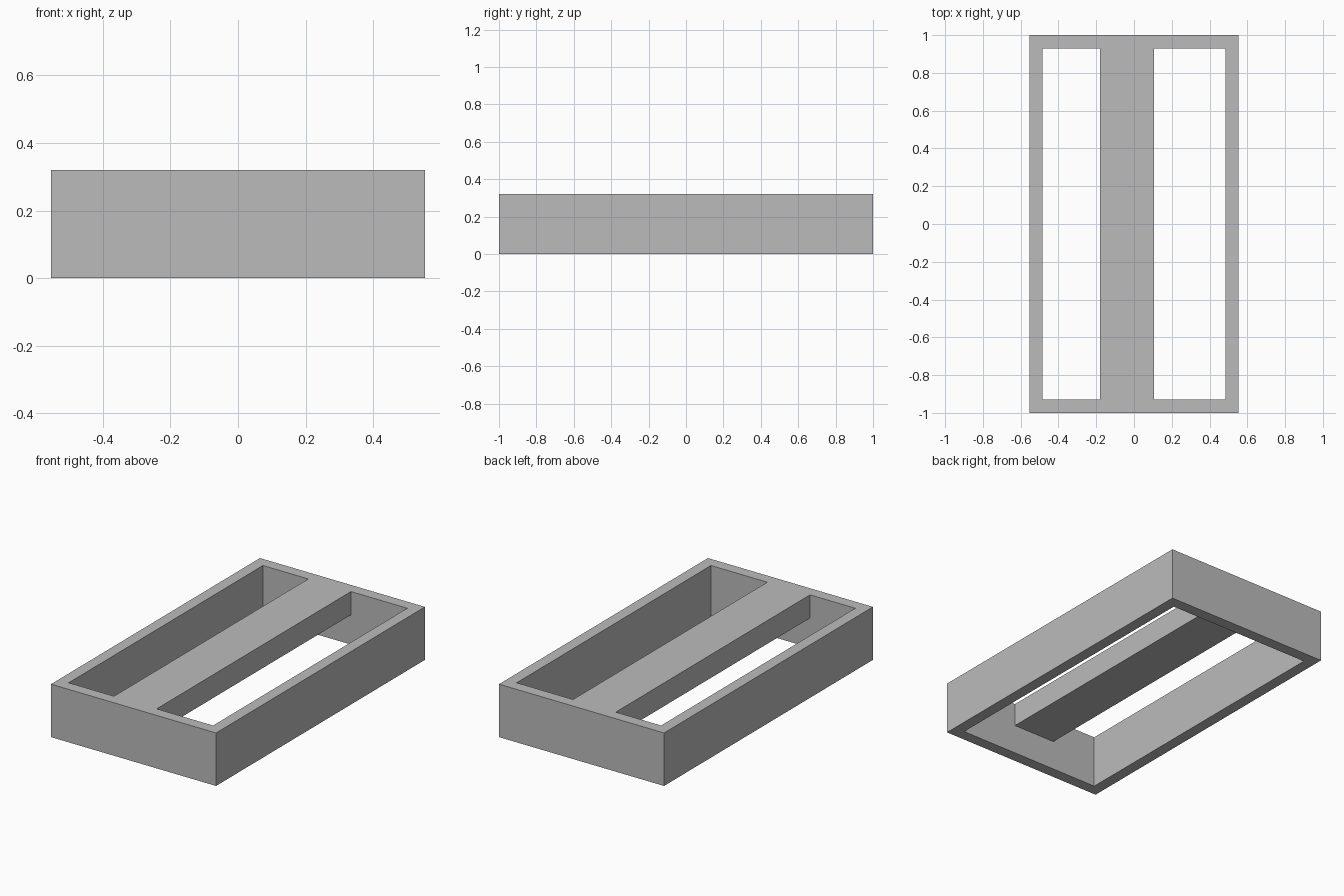
import bpy
import bmesh

cube = bpy.data.objects.get("Cube")
if cube:
    bpy.data.objects.remove(cube, do_unlink=True)

# Main sizes
HALF_X, HALF_Y, HEIGHT = 0.553, 1.0, 0.321
INNER_X, INNER_Y = 0.484, 0.93
BEAM_LEFT, BEAM_RIGHT, BEAM_BOTTOM = 0.106, -0.18, 0.18

# Plain grey material
grey = bpy.data.materials.new("plain grey")
grey.use_nodes = True
colour = (0.5, 0.5, 0.5, 1)
grey.diffuse_color = colour
grey.node_tree.nodes["Principled BSDF"].inputs["Base Color"].default_value = colour

# Grid of cells: frame walls are full height, beam is raised, openings are empty
xs = [-HALF_X, -INNER_X, BEAM_RIGHT, BEAM_LEFT, INNER_X, HALF_X]
ys = [-HALF_Y, -INNER_Y, INNER_Y, HALF_Y]
zs = [0, BEAM_BOTTOM, HEIGHT]


def solid(i, j, k):
    if not (0 <= i < 5 and 0 <= j < 3 and 0 <= k < 2):
        return False
    wall = i in (0, 4) or j in (0, 2)
    beam = i == 2 and k == 1
    return wall or beam


bm = bmesh.new()
verts = {}


def vert(key):
    if key not in verts:
        i, j, k = key
        verts[key] = bm.verts.new((xs[i], ys[j], zs[k]))
    return verts[key]


# Skin only the sides of solid cells that touch empty space
for i in range(5):
    for j in range(3):
        for k in range(2):
            if not solid(i, j, k):
                continue
            for axis in range(3):
                for side in (0, 1):
                    cell = [i, j, k]
                    cell[axis] += 2 * side - 1
                    if solid(*cell):
                        continue
                    corners = []
                    for u, v in ((0, 0), (1, 0), (1, 1), (0, 1)):
                        corner = [i, j, k]
                        corner[axis] += side
                        corner[(axis + 1) % 3] += u
                        corner[(axis + 2) % 3] += v
                        corners.append(vert(tuple(corner)))
                    bm.faces.new(corners if side else corners[::-1])

# Merge coplanar faces into clean panels
bmesh.ops.dissolve_limit(bm, angle_limit=0.01, verts=bm.verts[:], edges=bm.edges[:])
bmesh.ops.recalc_face_normals(bm, faces=bm.faces[:])

mesh = bpy.data.meshes.new("frame_with_beam")
bm.to_mesh(mesh)
bm.free()
mesh.materials.append(grey)
frame = bpy.data.objects.new("frame_with_beam", mesh)
bpy.context.collection.objects.link(frame)
